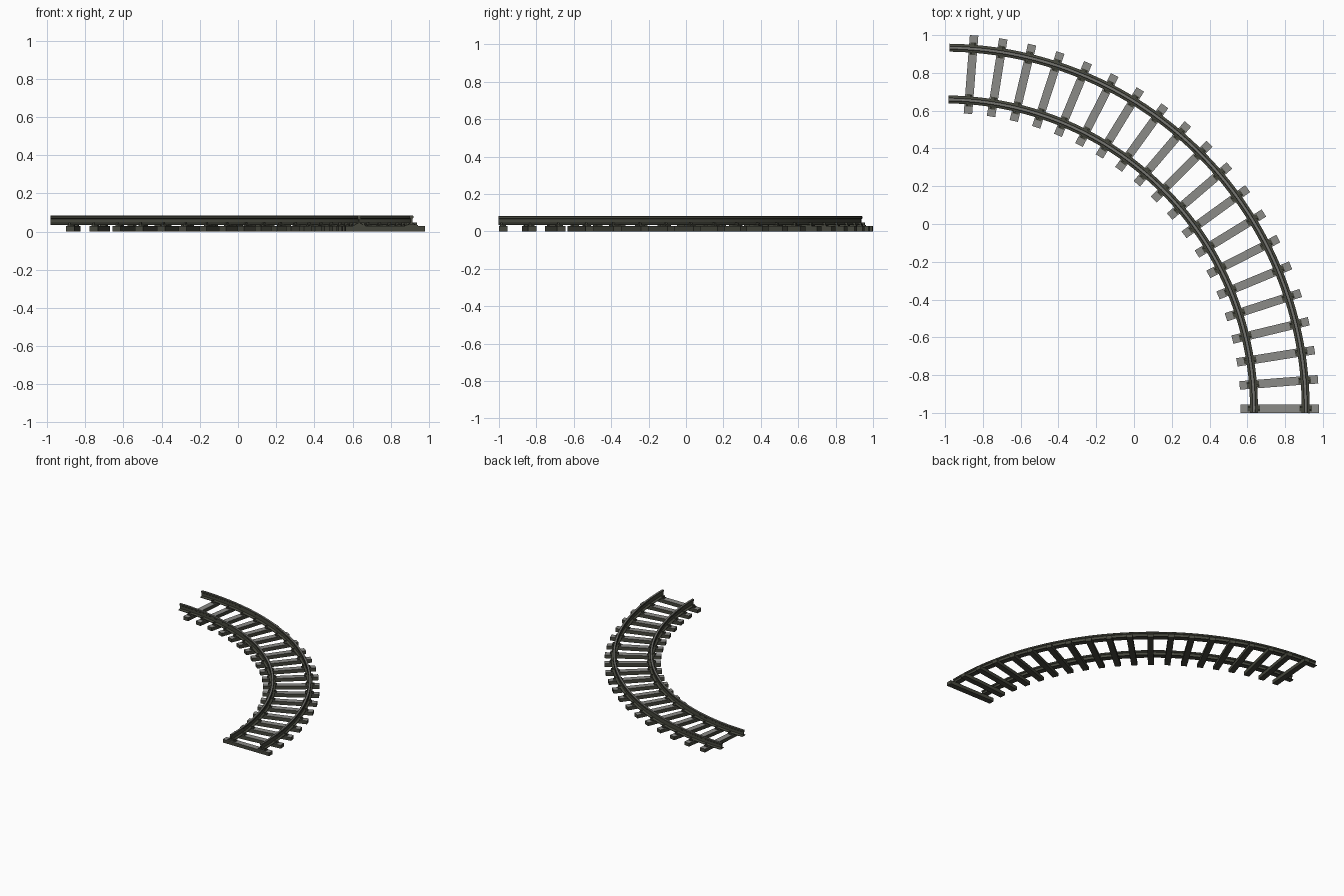
import bpy, bmesh, math
from mathutils import Matrix

if "Cube" in bpy.data.objects:
    bpy.data.objects.remove(bpy.data.objects["Cube"])

CX, CY = -1.002, -0.9775          # centre of the curve
RM, GAUGE = 1.774, 0.137          # mid radius, half distance between rails
STEP = math.radians(4.5)
COUNT = 20
TIE_TOP, RAIL_Z, RAIL_TOP = 0.028, 0.034, 0.083


def material(name, col):
    m = bpy.data.materials.new(name)
    m.diffuse_color = (*col, 1)
    m.use_nodes = True
    m.node_tree.nodes["Principled BSDF"].inputs["Base Color"].default_value = m.diffuse_color
    return m


tie_mat = material("weathered grey", (0.26, 0.26, 0.245))
rail_mat = material("dark steel", (0.06, 0.062, 0.046))
head_mat = material("worn steel", (0.18, 0.18, 0.165))


def finish(name, bm, mat, top_mat=None, top_z=0):
    """Make an object; upward faces at height top_z get the top material."""
    bmesh.ops.recalc_face_normals(bm, faces=bm.faces)
    if top_mat:
        for f in bm.faces:
            if f.normal.z > 0.9 and f.calc_center_median().z > top_z - 0.001:
                f.material_index = 1
    me = bpy.data.meshes.new(name)
    bm.to_mesh(me)
    bm.free()
    me.materials.append(mat)
    if top_mat:
        me.materials.append(top_mat)
    ob = bpy.data.objects.new(name, me)
    bpy.context.collection.objects.link(ob)
    return ob


def box(bm, ang, r, t, z0, z1, length, width):
    """Box at radius r, turned to the curve; length is radial, t is tangential offset."""
    mat = (Matrix.Translation((CX, CY, 0)) @ Matrix.Rotation(ang, 4, 'Z')
           @ Matrix.Translation((r, t, (z0 + z1) / 2))
           @ Matrix.Diagonal((length, width, z1 - z0, 1)))
    bmesh.ops.create_cube(bm, size=1, matrix=mat)


# Rails: I-shaped profile swept along the arc, with a worn running surface
half = [(0.021, 0.0), (0.021, 0.004), (0.005, 0.010), (0.0045, 0.032),
        (0.0095, 0.036), (0.0095, 0.046), (0.007, RAIL_TOP - RAIL_Z)]
profile = half + [(-x, z) for x, z in reversed(half)]
SEGS = 80
start = -0.0225 / RM
for name, off in (("inner_rail", -GAUGE), ("outer_rail", GAUGE)):
    bm = bmesh.new()
    rings = []
    for i in range(SEGS + 1):
        a = start + math.radians(90) * i / SEGS
        rings.append([bm.verts.new((CX + (RM + off + x) * math.cos(a),
                                    CY + (RM + off + x) * math.sin(a),
                                    RAIL_Z + z)) for x, z in profile])
    n = len(profile)
    for p, q in zip(rings, rings[1:]):
        for j in range(n):
            bm.faces.new((p[j], p[(j + 1) % n], q[(j + 1) % n], q[j]))
    bm.faces.new(rings[0])
    bm.faces.new(rings[-1])
    finish(name, bm, rail_mat, head_mat, RAIL_TOP)

# Ties, plates and spikes repeated along the curve
ties, plates, spikes = bmesh.new(), bmesh.new(), bmesh.new()
for k in range(COUNT):
    a = k * STEP
    box(ties, a, RM, 0, 0, TIE_TOP, 0.416, 0.045)
    for side in (-GAUGE, GAUGE):
        box(plates, a, RM + side, 0, TIE_TOP - 0.002, RAIL_Z + 0.001, 0.066, 0.032)
        for s, t in ((-1, 0.008), (1, -0.008)):
            box(spikes, a, RM + side + s * 0.025, t, TIE_TOP, 0.043, 0.008, 0.008)
            box(spikes, a, RM + side + s * 0.021, t, 0.040, 0.047, 0.016, 0.010)
finish("ties", ties, rail_mat, tie_mat, TIE_TOP)
finish("tie_plates", plates, rail_mat)
finish("spikes", spikes, rail_mat)
